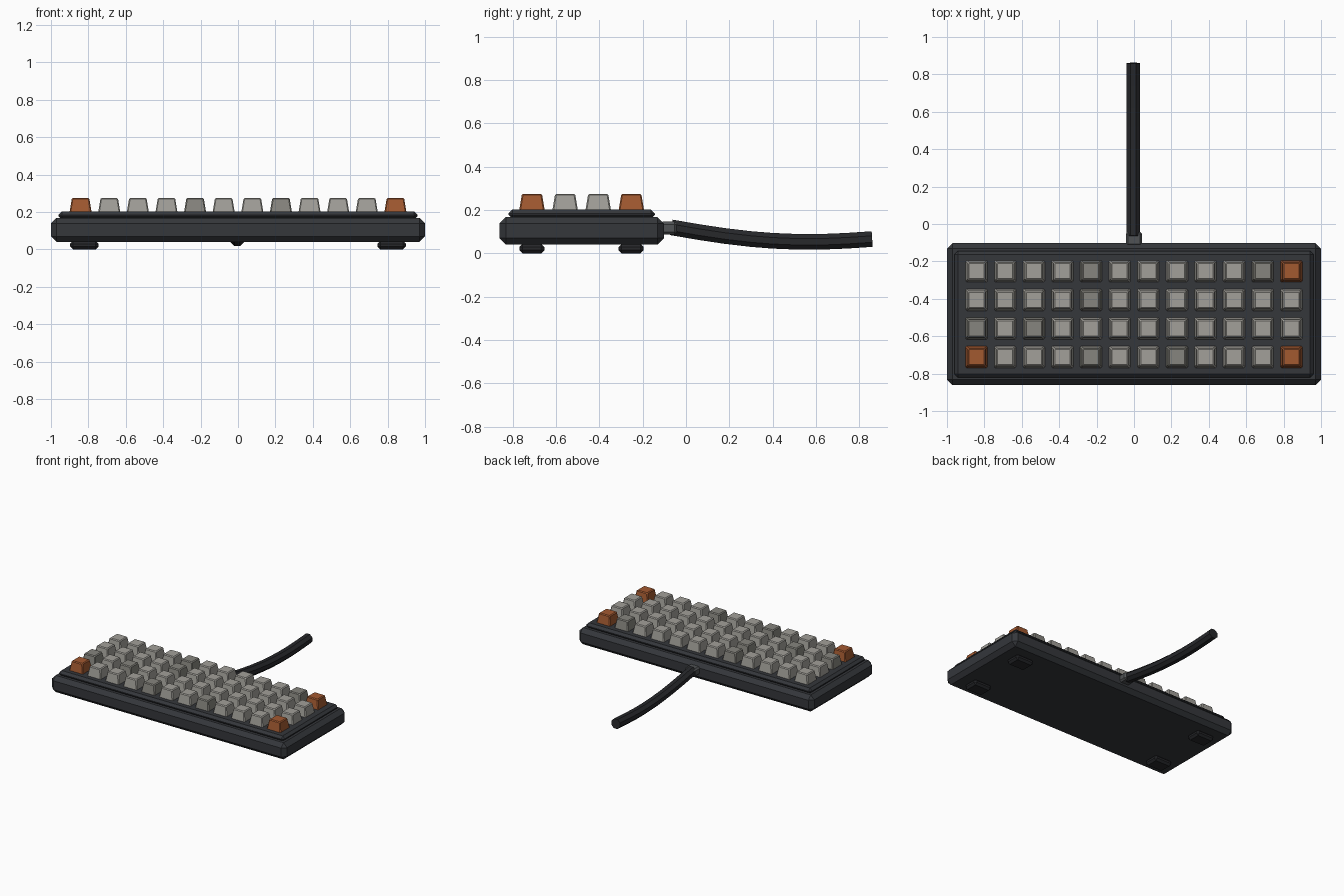
import bpy, bmesh, math
from mathutils import Vector

if "Cube" in bpy.data.objects:
    bpy.data.objects.remove(bpy.data.objects["Cube"])


def material(name, rgb):
    m = bpy.data.materials.new(name)
    m.diffuse_color = (*rgb, 1)
    m.use_nodes = True
    m.node_tree.nodes["Principled BSDF"].inputs["Base Color"].default_value = m.diffuse_color
    return m


CASE = material("charcoal", (0.035, 0.038, 0.044))
RUBBER = material("black_rubber", (0.02, 0.021, 0.024))
METAL = material("dark_metal", (0.08, 0.085, 0.09))
LIGHT = material("light_grey_cap", (0.36, 0.35, 0.32))
DARK = material("dark_grey_cap", (0.24, 0.235, 0.21))
ORANGE = material("orange_cap", (0.36, 0.10, 0.03))


def finish(name, bm, mat):
    bmesh.ops.recalc_face_normals(bm, faces=bm.faces[:])
    me = bpy.data.meshes.new(name)
    bm.to_mesh(me)
    bm.free()
    me.materials.append(mat)
    ob = bpy.data.objects.new(name, me)
    bpy.context.collection.objects.link(ob)
    return ob


def block(name, x, y, z, chamfer, mat, taper=1.0):
    """Chamfered box from (min, max) ranges; taper scales the top face."""
    bm = bmesh.new()
    bmesh.ops.create_cube(bm, size=1)
    centre = Vector((sum(x) / 2, sum(y) / 2, sum(z) / 2))
    size = Vector((x[1] - x[0], y[1] - y[0], z[1] - z[0]))
    for v in bm.verts:
        s = taper if v.co.z > 0 else 1
        v.co = centre + Vector((v.co.x * size.x * s, v.co.y * size.y * s, v.co.z * size.z))
    bmesh.ops.bevel(bm, geom=bm.edges[:], offset=chamfer, segments=1, affect='EDGES')
    return finish(name, bm, mat)


# Case and raised switch plate
block("case", (-1, 1), (-0.862, -0.102), (0.04, 0.168), 0.03, CASE)
block("switch_plate", (-0.96, 0.96), (-0.82, -0.144), (0.16, 0.202), 0.018, CASE)

# Rubber feet
for sx in (-1, 1):
    for y in (-0.712, -0.254):
        cx = sx * 0.822
        block("foot", (cx - 0.076, cx + 0.076), (y - 0.058, y + 0.058), (0, 0.044), 0.015, RUBBER)

# Keycaps: 4 rows (front to back) of 12 tapered caps
PITCH = 0.153
orange = {(0, 0), (0, 11), (3, 11)}
dark = {(0, 4), (0, 7), (1, 0), (1, 2), (2, 4), (3, 4), (3, 10)}
for r in range(4):
    for c in range(12):
        x, y = (c - 5.5) * PITCH, -0.482 + (r - 1.5) * PITCH
        mat = ORANGE if (r, c) in orange else DARK if (r, c) in dark else LIGHT
        block(f"keycap_{r}_{c}", (x - 0.06, x + 0.06), (y - 0.06, y + 0.06),
              (0.192, 0.275), 0.006, mat, taper=0.77)

# Cable connector at the back
block("connector", (-0.044, 0.044), (-0.12, -0.042), (0.086, 0.146), 0.012, METAL)

# Sagging eight-sided cable
path = [(-0.068, 0.12), (0.06, 0.098), (0.18, 0.08), (0.30, 0.066), (0.40, 0.058),
        (0.52, 0.053), (0.62, 0.053), (0.74, 0.058), (0.86, 0.066)]
bm = bmesh.new()
rings = []
for i, (y, z) in enumerate(path):
    a, b = path[max(i - 1, 0)], path[min(i + 1, len(path) - 1)]
    t = Vector((0, b[0] - a[0], b[1] - a[1])).normalized()
    up = Vector((1, 0, 0)).cross(t)
    ring = []
    for k in range(8):
        ang = math.tau * (k + 0.5) / 8
        p = Vector((-0.003, y, z)) + 0.039 * (math.cos(ang) * Vector((1, 0, 0)) + math.sin(ang) * up)
        ring.append(bm.verts.new(p))
    rings.append(ring)
for r0, r1 in zip(rings, rings[1:]):
    for k in range(8):
        bm.faces.new((r0[k], r0[(k + 1) % 8], r1[(k + 1) % 8], r1[k]))
bm.faces.new(rings[0])
bm.faces.new(rings[-1])
finish("cable", bm, RUBBER)
